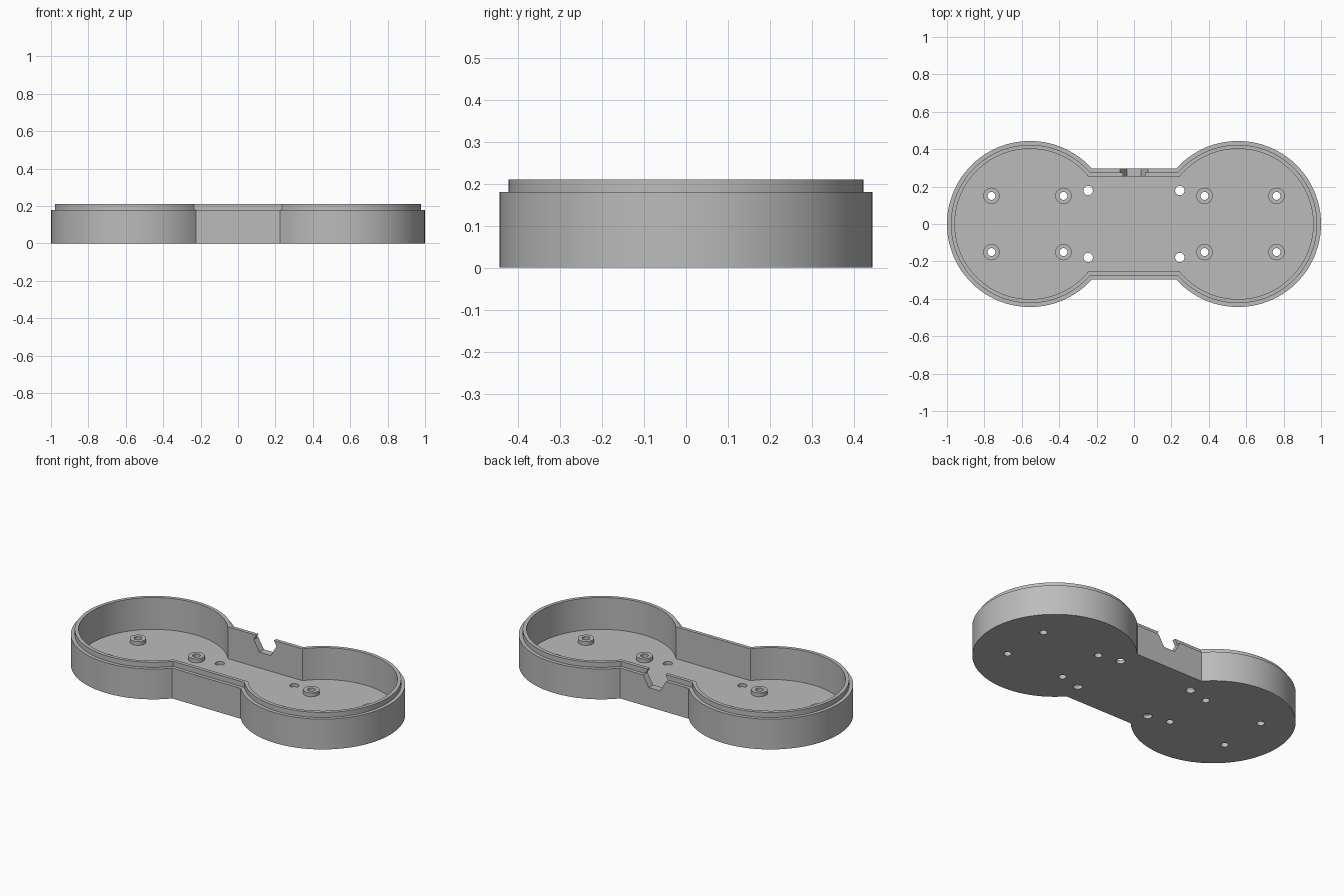
import bpy
import bmesh
from math import sin, cos, asin, pi, radians

cube = bpy.data.objects.get("Cube")
if cube:
    bpy.data.objects.remove(cube, do_unlink=True)

# Main dimensions
LOBE_X, LOBE_R, NECK_Y = 0.556, 0.444, 0.296
STEP = 0.021
FLOOR_Z, LEDGE_Z, RIM_Z = 0.021, 0.18, 0.21
BOSS_X, BOSS_Y, BOSS_TOP = (0.377, 0.762), 0.15, 0.044
BOSS_R, SCREW_R = 0.044, 0.021
POST_X, POST_Y, POST_R = 0.245, 0.179, 0.025

grey = bpy.data.materials.new("grey plastic")
grey.use_nodes = True
colour = (0.5, 0.5, 0.5, 1)
grey.diffuse_color = colour
grey.node_tree.nodes["Principled BSDF"].inputs["Base Color"].default_value = colour


def dumbbell(inset, z, steps=72):
    """Outline of two round lobes joined by a straight neck."""
    r, half = LOBE_R - inset, NECK_Y - inset
    a = pi - asin(half / r)
    arc = [-a + 2 * a * i / steps for i in range(steps + 1)]
    right = [(LOBE_X + r * cos(t), r * sin(t), z) for t in arc]
    return right + [(-x, -y, z) for x, y, _ in right]


def circle(x, y, r, z, steps=32):
    return [(x + r * cos(2 * pi * i / steps), y + r * sin(2 * pi * i / steps), z)
            for i in range(steps)]


def stack(bm, outlines, caps=True):
    """Skin a list of matching outlines, optionally closing both ends."""
    rings = [[bm.verts.new(p) for p in o] for o in outlines]
    for low, high in zip(rings, rings[1:]):
        n = len(low)
        for i in range(n):
            j = (i + 1) % n
            bm.faces.new((low[i], low[j], high[j], high[i]))
    if caps:
        bm.faces.new(rings[0][::-1])
        bm.faces.new(rings[-1])


def make(name, bm):
    bmesh.ops.recalc_face_normals(bm, faces=bm.faces)
    mesh = bpy.data.meshes.new(name)
    bm.to_mesh(mesh)
    bm.free()
    mesh.materials.append(grey)
    obj = bpy.data.objects.new(name, mesh)
    bpy.context.collection.objects.link(obj)
    return obj


def activate(obj):
    bpy.ops.object.select_all(action='DESELECT')
    obj.select_set(True)
    bpy.context.view_layer.objects.active = obj


# Tray shell: outer wall, ledge, raised lip, inner wall and floor
bm = bmesh.new()
stack(bm, [dumbbell(0, 0), dumbbell(0, LEDGE_Z),
           dumbbell(STEP, LEDGE_Z), dumbbell(STEP, RIM_Z),
           dumbbell(2 * STEP, RIM_Z), dumbbell(2 * STEP, FLOOR_Z)])
tray = make("tray", bm)

# Cutter for the screw holes, neck holes and hexagonal cable notch
bm = bmesh.new()
signs = [(sx, sy) for sx in (-1, 1) for sy in (-1, 1)]
holes = [(sx * x, sy * BOSS_Y, SCREW_R) for sx, sy in signs for x in BOSS_X]
holes += [(sx * POST_X, sy * POST_Y, POST_R) for sx, sy in signs]
for x, y, r in holes:
    stack(bm, [circle(x, y, r, -0.05), circle(x, y, r, 0.1)])
hexagon = circle(0, LEDGE_Z, 0.075, 0, 6)
stack(bm, [[(x, y, z) for x, z, _ in hexagon] for y in (0.2, 0.35)])
cutter = make("hole_cutter", bm)
cutter.hide_render = True

cut = tray.modifiers.new("holes", 'BOOLEAN')
cut.operation = 'DIFFERENCE'
cut.solver = 'EXACT'
cut.object = cutter
activate(tray)
bpy.ops.object.modifier_apply(modifier=cut.name)
bpy.data.objects.remove(cutter, do_unlink=True)
bpy.ops.object.shade_smooth_by_angle(angle=radians(30))

# Raised ring around each screw hole
for sx, sy in signs:
    for x in BOSS_X:
        cx, cy = sx * x, sy * BOSS_Y
        side = "left" if sx > 0 else "right"
        depth = "back" if sy > 0 else "front"
        place = "inner" if x == BOSS_X[0] else "outer"
        bm = bmesh.new()
        stack(bm, [circle(cx, cy, r, z) for r, z in (
            (BOSS_R, FLOOR_Z), (BOSS_R, BOSS_TOP),
            (SCREW_R, BOSS_TOP), (SCREW_R, FLOOR_Z))], caps=False)
        boss = make(f"screw_boss_{side}_{depth}_{place}", bm)
        activate(boss)
        bpy.ops.object.shade_smooth_by_angle(angle=radians(30))
